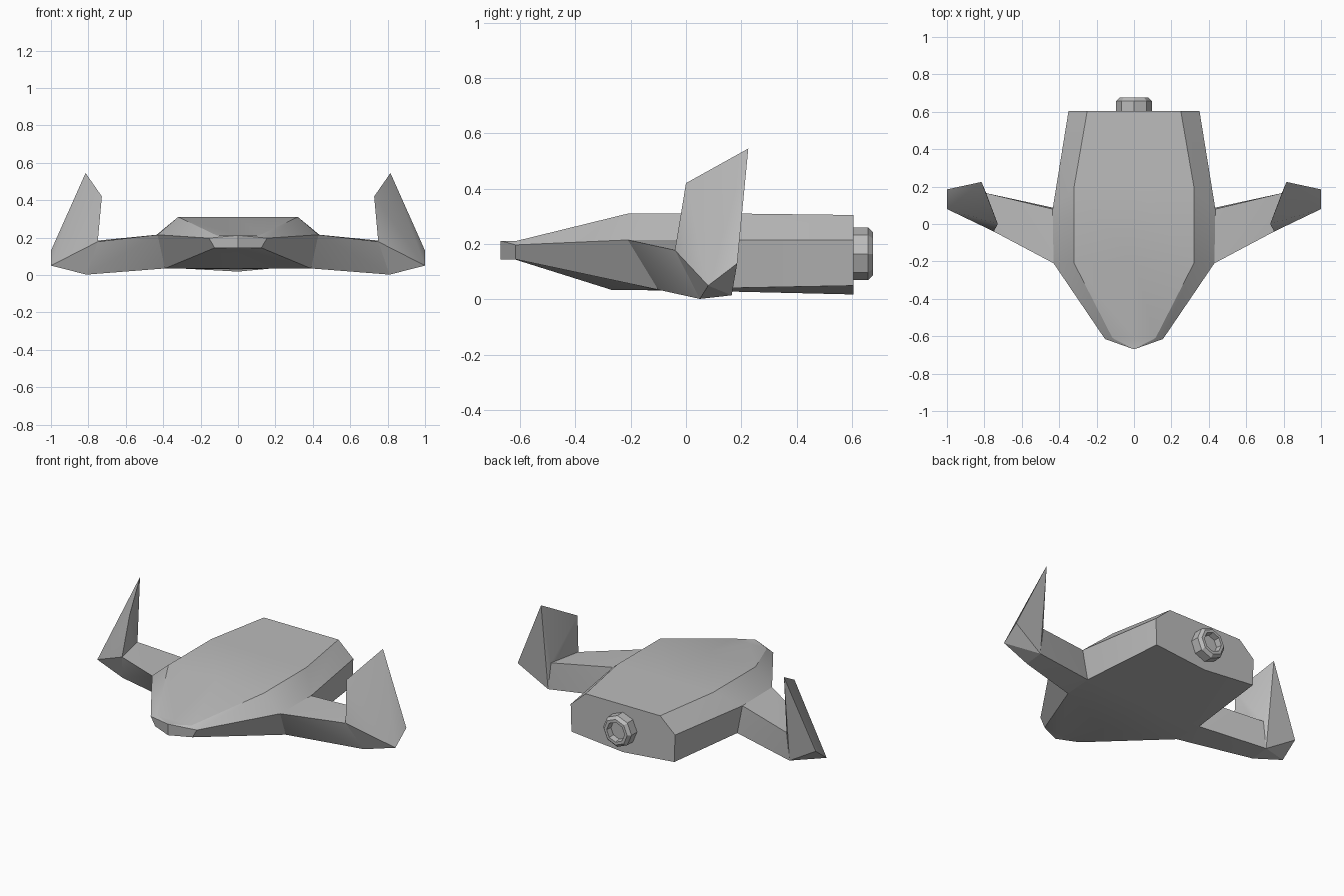
import bpy, bmesh, math

cube = bpy.data.objects.get("Cube")
if cube:
    bpy.data.objects.remove(cube, do_unlink=True)

grey = bpy.data.materials.new("hull grey")
grey.use_nodes = True
colour = (0.5, 0.5, 0.5, 1)
grey.diffuse_color = colour
grey.node_tree.nodes["Principled BSDF"].inputs["Base Color"].default_value = colour


def finish(name, bm):
    bmesh.ops.remove_doubles(bm, verts=bm.verts, dist=0.0005)
    bmesh.ops.recalc_face_normals(bm, faces=bm.faces)
    mesh = bpy.data.meshes.new(name)
    bm.to_mesh(mesh)
    bm.free()
    mesh.materials.append(grey)
    obj = bpy.data.objects.new(name, mesh)
    bpy.context.collection.objects.link(obj)
    bpy.ops.object.select_all(action='DESELECT')
    obj.select_set(True)
    bpy.context.view_layer.objects.active = obj
    bpy.ops.object.shade_smooth_by_angle(angle=math.radians(30))
    return obj


def loft(name, rings, cap_start=False):
    """Bridge closed rings of equal length and cap the last one."""
    bm = bmesh.new()
    loops = [[bm.verts.new(p) for p in ring] for ring in rings]
    n = len(loops[0])
    for a, b in zip(loops, loops[1:]):
        for i in range(n):
            j = (i + 1) % n
            bm.faces.new((a[i], a[j], b[j], b[i]))
    bm.faces.new(loops[-1])
    if cap_start:
        bm.faces.new(loops[0])
    return finish(name, bm)


def solid(name, points, side):
    """Convex faceted block, mirrored by side."""
    bm = bmesh.new()
    for x, y, z in points:
        bm.verts.new((x * side, y, z))
    bmesh.ops.convex_hull(bm, input=bm.verts)
    bmesh.ops.dissolve_limit(bm, angle_limit=0.01, verts=bm.verts, edges=bm.edges)
    return finish(name, bm)


# Hull half sections: keel, lower corner, side corner, deck edge, deck middle
keel_tip, deck_tip = (0, -0.67, 0.145), (0, -0.67, 0.212)
low_front, low_back = (0.39, -0.10, 0.035), (0.40, 0.08, 0.04)
side_front, side_back = (0.43, -0.21, 0.215), (0.435, 0.08, 0.215)
sections = [
    [keel_tip, keel_tip, deck_tip, deck_tip, deck_tip],
    [(0, -0.62, 0.145), (0.125, -0.615, 0.145), (0.155, -0.615, 0.197),
     (0.115, -0.61, 0.212), (0, -0.61, 0.212)],
    [(0, -0.27, 0.035), low_front, side_front, (0.32, -0.21, 0.31), (0, -0.21, 0.31)],
    [(0, 0.1, 0.03), low_back, side_back, (0.32, 0.2, 0.31), (0, 0.2, 0.31)],
    [(0, 0.605, 0.018), (0.345, 0.605, 0.05), (0.35, 0.605, 0.215),
     (0.25, 0.605, 0.305), (0, 0.605, 0.305)],
]
loft("hull", [s + [(-x, y, z) for x, y, z in s[3:0:-1]] for s in sections])

# Rear engine: bevelled octagonal nozzle with a recess
profile = [(0.60, 0.095), (0.658, 0.095), (0.675, 0.078), (0.675, 0.06), (0.64, 0.055)]
angles = [i * math.tau / 8 for i in range(8)]
loft("engine_nozzle", [[(r * math.cos(a), y, 0.165 + r * math.sin(a)) for a in angles]
                       for y, r in profile], cap_start=True)

# Wing arms and upright fins
joint = [(0.75, -0.04, 0.178), (0.79, 0.165, 0.18), (0.81, 0.05, 0.002), (0.81, 0.165, 0.015)]
fin_top = [(0.728, 0.0, 0.42), (0.815, 0.225, 0.545)]
outer_edge = [(1.0, 0.08, 0.05), (1.0, 0.185, 0.13)]
for label, side in (("left", 1), ("right", -1)):
    solid(label + "_wing", [low_front, low_back, side_front, side_back] + joint, side)
    solid(label + "_fin", joint + fin_top + outer_edge, side)
